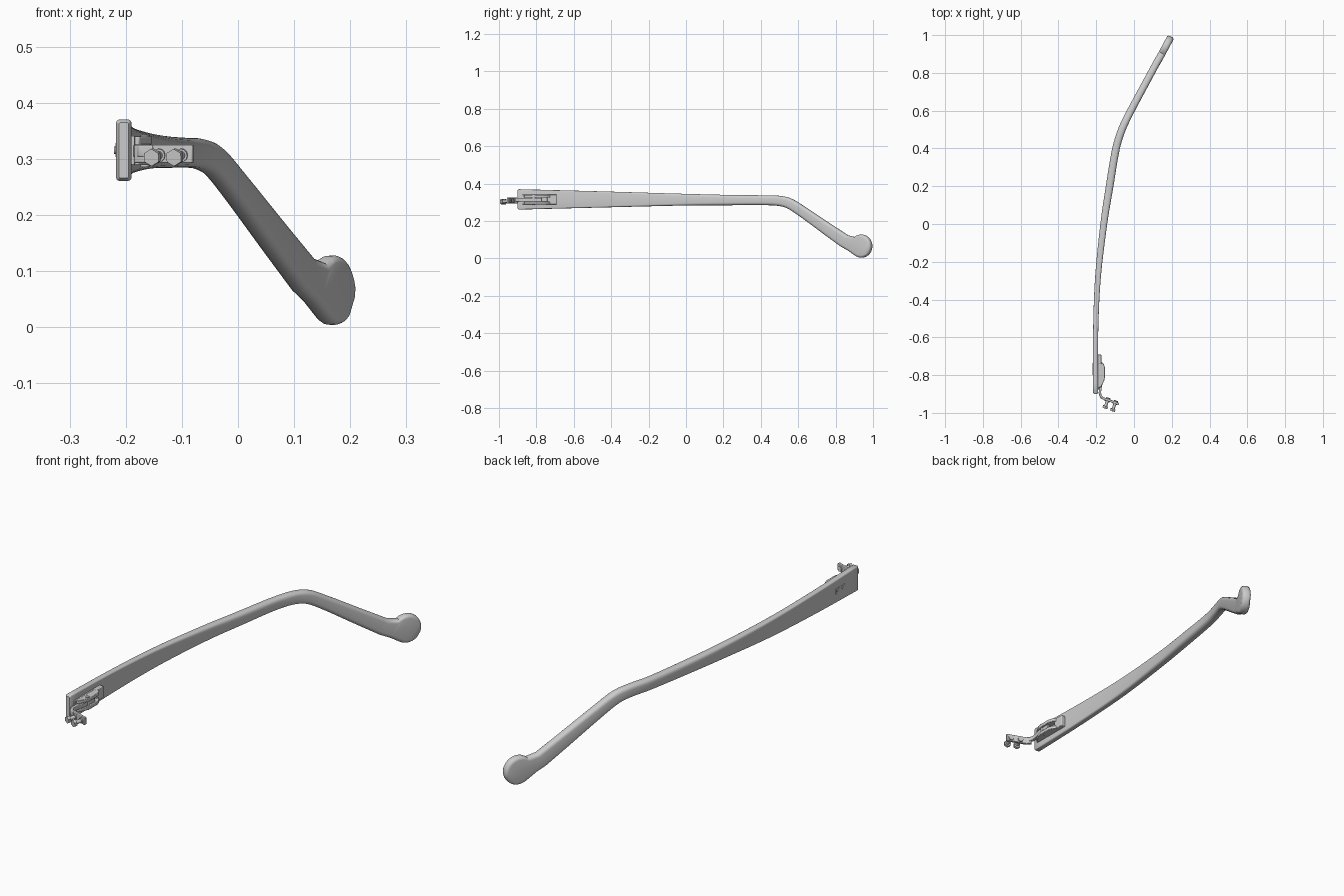
import bpy, bmesh, math
from mathutils import Vector, Matrix

if "Cube" in bpy.data.objects:
    bpy.data.objects.remove(bpy.data.objects["Cube"])

grey = bpy.data.materials.new("light_grey")
grey.diffuse_color = (0.6, 0.6, 0.6, 1)
grey.use_nodes = True
grey.node_tree.nodes["Principled BSDF"].inputs["Base Color"].default_value = grey.diffuse_color
UP = Vector((0, 0, 1))


def finish(name, bm, bevel=0):
    bmesh.ops.recalc_face_normals(bm, faces=bm.faces)
    me = bpy.data.meshes.new(name)
    bm.to_mesh(me)
    bm.free()
    me.materials.append(grey)
    ob = bpy.data.objects.new(name, me)
    bpy.context.collection.objects.link(ob)
    if bevel:
        m = ob.modifiers.new("bevel", 'BEVEL')
        m.width, m.segments, m.limit_method = bevel, 2, 'ANGLE'
    bpy.ops.object.select_all(action='DESELECT')
    ob.select_set(True)
    bpy.context.view_layer.objects.active = ob
    bpy.ops.object.shade_smooth_by_angle(angle=math.radians(40))
    return ob


def slab(name, outline, z0, z1, bevel=0.002):
    """Extrude an xy outline between two heights."""
    bm = bmesh.new()
    f = bm.faces.new([bm.verts.new((x, y, z0)) for x, y in outline])
    ex = bmesh.ops.extrude_face_region(bm, geom=[f])
    vs = [v for v in ex['geom'] if isinstance(v, bmesh.types.BMVert)]
    bmesh.ops.translate(bm, verts=vs, vec=(0, 0, z1 - z0))
    return finish(name, bm, bevel)


def box(name, x0, x1, y0, y1, z0, z1, bevel=0.002):
    return slab(name, [(x0, y0), (x1, y0), (x1, y1), (x0, y1)], z0, z1, bevel)


def rod(name, a, b, r, sides):
    a, b = Vector(a), Vector(b)
    bm = bmesh.new()
    mat = Matrix.Translation((a + b) / 2) @ (b - a).to_track_quat('Z', 'Y').to_matrix().to_4x4()
    bmesh.ops.create_cone(bm, cap_ends=True, segments=sides, radius1=r, radius2=r,
                          depth=(b - a).length, matrix=mat)
    return finish(name, bm)


def ribbon(path, w):
    """Outline of a strip of width w along an xy path."""
    left, right = [], []
    p = [Vector(q) for q in path]
    for i, q in enumerate(p):
        d = (p[min(i + 1, len(p) - 1)] - p[max(i - 1, 0)]).normalized()
        n = Vector((-d.y, d.x)) * w / 2
        left.append(q + n)
        right.append(q - n)
    return [tuple(v) for v in left + right[::-1]]


# Temple arm: stations of x, y, z, half height, half thickness
KEYS = [(-.2035, -.893, .3155, .0545, .0135), (-.2035, -.6, .3155, .047, .0135),
        (-.192, -.3, .315, .039, .015), (-.160, 0, .314, .031, .018),
        (-.129, .2, .312, .028, .020), (-.095, .4, .311, .0265, .020),
        (-.068, .49, .3085, .027, .020), (-.042, .55, .295, .028, .020),
        (-.006, .62, .252, .029, .0195), (.064, .75, .161, .033, .019),
        (.117, .848, .093, .036, .019)]
keys = [Vector(k) for k in KEYS]
pts = []
for i in range(len(keys) - 1):
    # smooth interpolation with tangents scaled to uneven spacing in y
    def slope(j):
        a, b = keys[max(j - 1, 0)], keys[min(j + 1, len(keys) - 1)]
        return (b - a) / (b[1] - a[1])
    a, b = keys[i], keys[i + 1]
    L = b[1] - a[1]
    for s in range(6):
        t = s / 6
        pts.append(a * (2*t**3 - 3*t*t + 1) + slope(i) * L * (t**3 - 2*t*t + t)
                   + b * (3*t*t - 2*t**3) + slope(i + 1) * L * (t**3 - t*t))
pts.append(keys[-1])

stations = []
for i, p in enumerate(pts):
    q = pts[min(i + 1, len(pts) - 1)] - pts[max(i - 1, 0)]
    stations.append((Vector(p[:3]), Vector(q[:3]).normalized(), p[3], p[4]))
c, T, h, t = stations[0]
stations.insert(0, (c - T * .007, T, h - .005, t - .005))

# Round paddle tip, bulging above the line of the arm
T = stations[-1][1]
side = T.cross(UP).normalized()
U = side.cross(T)
R, C = .062, Vector((.167, .938, .066))
for ang in (160, 145, 130, 115, 100, 85, 70, 55, 42, 30, 20, 11, 4):
    th = math.radians(ang)
    top = R * math.sin(th)
    bot = -R if ang > 90 else -top
    k = min(1, (top / R * 1.6) ** .5) if ang < 90 else 1
    stations.append((C + T * R * math.cos(th) + U * (top + bot) / 2, T,
                     (top - bot) / 2, .019 * k))

bm = bmesh.new()
rings = []
for c, T, h, t in stations:
    side = T.cross(UP).normalized()
    U = side.cross(T)
    f = min(1, max(0, (c.y + .9) / 1.3))
    r = min(h, t) * (.4 + .4 * f)
    ring = []
    for q, (sx, sz) in enumerate(((1, 1), (-1, 1), (-1, -1), (1, -1))):
        for j in range(5):
            a = math.pi / 2 * (q + j / 4)
            ring.append(bm.verts.new(c + side * (sx * (t - r) + r * math.cos(a))
                                     + U * (sz * (h - r) + r * math.sin(a))))
    rings.append(ring)
for a, b in zip(rings, rings[1:]):
    for j in range(20):
        bm.faces.new((a[j], a[(j + 1) % 20], b[(j + 1) % 20], b[j]))
bm.faces.new(rings[0])
bm.faces.new(rings[-1])
finish("temple_arm", bm)

# Hinge fixed to the inner face
box("hinge_base", -.195, -.184, -.875, -.74, .289, .341)
box("hinge_block", -.195, -.172, -.742, -.692, .289, .341, .003)
rail = [(-.192, -.865), (-.176, -.865), (-.158, -.83), (-.154, -.81),
        (-.154, -.76), (-.16, -.742), (-.175, -.725), (-.192, -.725)]
for name, z in (("upper", .325), ("lower", .289)):
    slab("hinge_rail_" + name, rail, z, z + .015)
rod("hinge_screw", (-.166, -.815, .286), (-.166, -.815, .343), .008, 16)

# Swinging leaf and its front plate
slab("hinge_arm", ribbon([(-.166, -.77), (-.168, -.82), (-.178, -.87), (-.181, -.895),
                          (-.172, -.918), (-.15, -.93)], .013), .304, .324)
slab("front_plate", ribbon([(-.181, -.905), (-.165, -.922), (-.08, -.953)], .012), .293, .325)

# Two pegs with hexagonal heads
d = Vector((-.34, -.94, -.1)).normalized()
for i, (x, y) in enumerate(((-.139, -.932), (-.099, -.947))):
    p = Vector((x, y, .307))
    rod(f"peg_shaft_{i}", p - d * .012, p + d * .042, .008, 12)
    rod(f"peg_head_{i}", p + d * .034, p + d * .046, .0155, 6)
    rod(f"peg_collar_{i}", p - d * .012, p + d * .009, .012, 12)

# Anchor plate and rivets showing on the outer face
box("outer_plate", -.2185, -.21, -.80, -.735, .303, .328, .0005)
for i, y in enumerate((-.785, -.75)):
    rod(f"outer_rivet_{i}", (-.21, y, .3155), (-.221, y, .3155), .007, 12)
